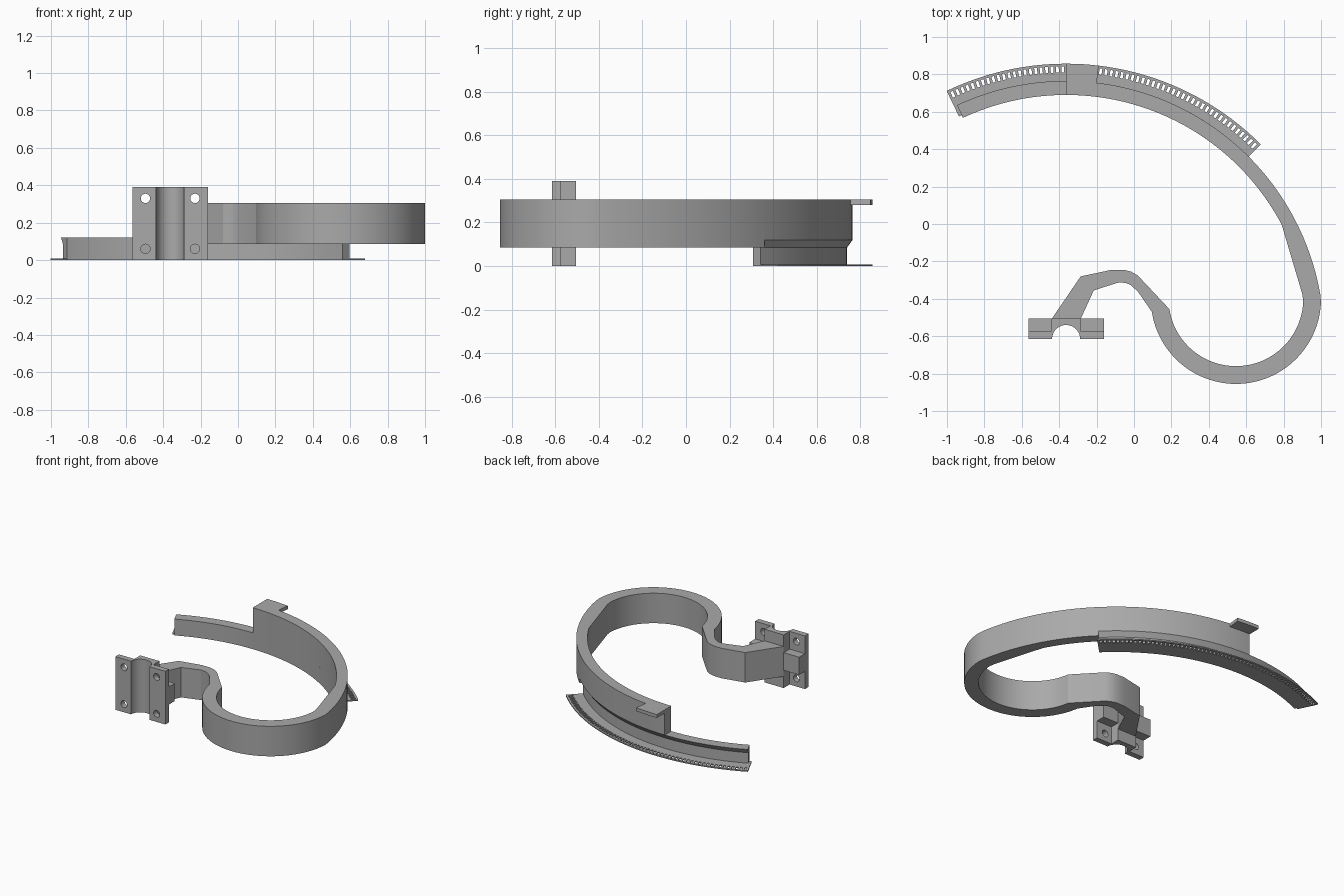
import bpy, bmesh
from math import radians, cos, sin

if "Cube" in bpy.data.objects:
    bpy.data.objects.remove(bpy.data.objects["Cube"])

grey = bpy.data.materials.new("plain grey")
grey.use_nodes = True
colour = (0.4, 0.4, 0.4, 1)
grey.diffuse_color = colour
grey.node_tree.nodes["Principled BSDF"].inputs["Base Color"].default_value = colour

CX, CY = -0.363, -0.615        # axis of the clamp and the large arc
R_IN, R_OUT = 1.305, 1.38      # large band
LOW, MID, TOP = 0.085, 0.12, 0.305


def polar(r, deg, cx=CX, cy=CY):
    return (cx + r * cos(radians(deg)), cy + r * sin(radians(deg)))


def steps(a, b, n):
    return [a + (b - a) * i / n for i in range(n + 1)]


def finish(name, bm, smooth=True):
    bmesh.ops.recalc_face_normals(bm, faces=bm.faces)
    mesh = bpy.data.meshes.new(name)
    bm.to_mesh(mesh)
    bm.free()
    mesh.materials.append(grey)
    ob = bpy.data.objects.new(name, mesh)
    bpy.context.collection.objects.link(ob)
    if smooth:
        bpy.ops.object.select_all(action='DESELECT')
        ob.select_set(True)
        bpy.context.view_layer.objects.active = ob
        bpy.ops.object.shade_smooth_by_angle(angle=radians(20))
    return ob


def sweep(name, sections):
    """Skin a row of matching cross-sections and cap both ends."""
    bm = bmesh.new()
    rings = [[bm.verts.new(p) for p in s] for s in sections]
    n = len(rings[0])
    for a, b in zip(rings, rings[1:]):
        for i in range(n):
            j = (i + 1) % n
            bm.faces.new((a[i], a[j], b[j], b[i]))
    bm.faces.new(rings[0])
    bm.faces.new(rings[-1])
    return finish(name, bm)


def arc_sweep(name, profile, a, b, n):
    return sweep(name, [[(*polar(r, t), z) for r, z in profile] for t in steps(a, b, n)])


def box_profile(r0, r1, z0, z1):
    return [(r0, z0), (r1, z0), (r1, z1), (r0, z1)]


def strip(name, pairs, z0, z1):
    return sweep(name, [[(*p, z0), (*q, z0), (*q, z1), (*p, z1)] for p, q in pairs])


# Large arc: undercut lower rail, upper band and end tab
arc_sweep("lower_rail", [(R_IN, 0), (1.355, 0), (1.355, LOW), (R_OUT, MID), (R_IN, MID)], 45, 115, 48)
arc_sweep("upper_band", box_profile(R_IN, R_OUT, MID, TOP), 45, 90, 32)
arc_sweep("end_tab", box_profile(R_OUT - 0.01, 1.472, 0.28, TOP), 83.2, 90, 6)

# Spring arm: large arc, round loop, then bent neck to the clamp
pairs = [(polar(R_IN, t), polar(R_OUT, t)) for t in steps(45, 28, 12)]
knee, heel = polar(R_IN, 28), (0.9, -0.375)
for f, t in zip(steps(0, 1, 8)[1:], steps(28, 10, 8)[1:]):
    inner = tuple(k + (h - k) * f for k, h in zip(knee, heel))
    pairs.append((inner, polar(R_OUT, t)))
pairs += [(polar(0.36, t, 0.545, -0.4), polar(0.455, t, 0.545, -0.4)) for t in steps(-2, -171.2, 48)]
pairs += [((0.02, -0.275), (0.02, -0.36)), ((-0.015, -0.255), (-0.02, -0.325)),
          ((-0.055, -0.245), (-0.045, -0.315)), ((-0.12, -0.245), (-0.08, -0.312)),
          ((-0.285, -0.28), (-0.215, -0.355)), ((-0.44, -0.507), (-0.285, -0.507))]
strip("spring_arm", pairs, LOW, TOP)

# Thin scale plate with a row of slots
bm = bmesh.new()
radii = (1.32, 1.425, 1.458, 1.472)
count = 61
angles = steps(45, 115.7, 2 * count + 1)
grid = [[bm.verts.new((*polar(r, t), 0)) for r in radii] for t in angles]
for i, (a, b) in enumerate(zip(grid, grid[1:])):
    for k in range(3):
        if k != 1 or i % 2 == 0:
            bm.faces.new((a[k], a[k + 1], b[k + 1], b[k]))
loose = bmesh.ops.extrude_face_region(bm, geom=bm.faces[:])
bmesh.ops.translate(bm, vec=(0, 0, 0.008), verts=[g for g in loose["geom"] if isinstance(g, bmesh.types.BMVert)])
finish("scale_plate", bm)

# Clamp: half-round saddle with a flange on each side
FRONT, STEP, BACK, HEIGHT = -0.615, -0.573, -0.505, 0.39
outline = [polar(0.075, t) for t in steps(180, 0, 20)]
outline += [(-0.16, FRONT), (-0.16, STEP), (-0.285, STEP), (-0.285, BACK),
            (-0.44, BACK), (-0.44, STEP), (-0.565, STEP), (-0.565, FRONT)]
clamp = sweep("clamp", [[(*p, z) for p in outline] for z in (0, HEIGHT)])

# Stiffening blocks behind the flanges
for side, x0, x1 in (("right", -0.565, -0.44), ("left", -0.285, -0.16)):
    strip(side + "_block", [((x0, STEP), (x0, BACK)), ((x1, STEP), (x1, BACK))], 0.13, 0.26)

# Screw holes
bm = bmesh.new()
for x in (-0.495, -0.23):
    for z in (0.06, 0.33):
        made = bmesh.ops.create_cone(bm, cap_ends=True, segments=24, radius1=0.025, radius2=0.025, depth=0.2)
        for v in made["verts"]:
            v.co = (v.co.x + x, v.co.z - 0.6, v.co.y + z)
cutter = finish("hole_cutter", bm, smooth=False)
cutter.hide_render = True
cutter.hide_viewport = True
cut = clamp.modifiers.new("holes", 'BOOLEAN')
cut.operation = 'DIFFERENCE'
cut.solver = 'EXACT'
cut.object = cutter
# Holes must be cut before the edge sharpening
clamp.modifiers.move(len(clamp.modifiers) - 1, 0)
